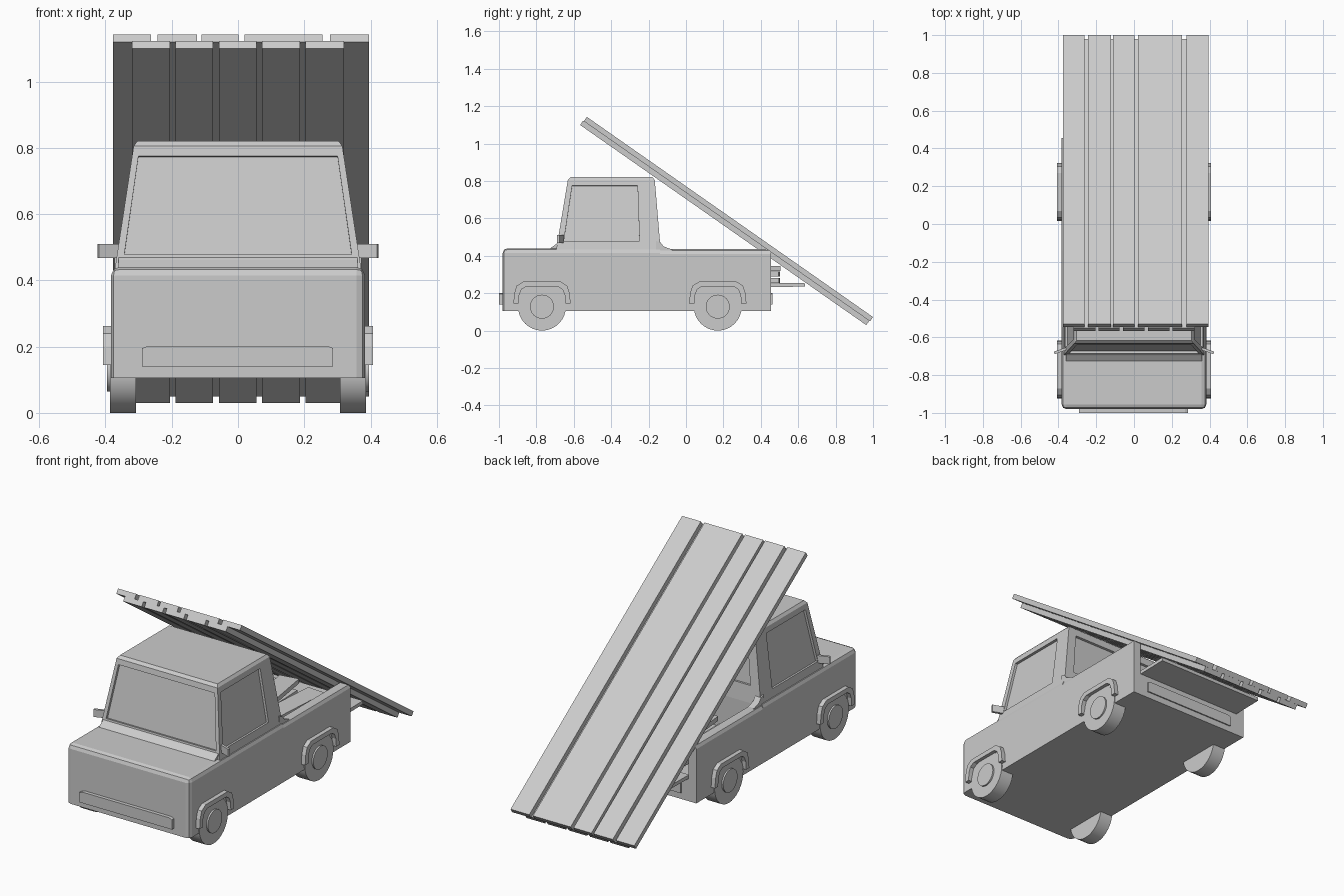
import bpy, bmesh, math
from mathutils import Vector, Matrix

if "Cube" in bpy.data.objects:
    bpy.data.objects.remove(bpy.data.objects["Cube"])


def finish(name, bm):
    bmesh.ops.recalc_face_normals(bm, faces=bm.faces)
    me = bpy.data.meshes.new(name)
    bm.to_mesh(me)
    bm.free()
    ob = bpy.data.objects.new(name, me)
    bpy.context.collection.objects.link(ob)
    return ob


def box(name, x, y, z, rot=None):
    """Box from (min, max) ranges, optionally rotated about its centre."""
    bm = bmesh.new()
    size = Vector((x[1] - x[0], y[1] - y[0], z[1] - z[0]))
    mid = Vector((sum(x) / 2, sum(y) / 2, sum(z) / 2))
    m = Matrix.Translation(mid) @ (rot or Matrix()) @ Matrix.Diagonal((*size, 1))
    bmesh.ops.create_cube(bm, size=1, matrix=m)
    return finish(name, bm)


def prism(name, pts, axis, lo, hi):
    """Extrude a 2D outline along x (pts are y,z) or y (pts are x,z)."""
    bm = bmesh.new()
    co = lambda p, t: (t, p[0], p[1]) if axis == 'x' else (p[0], t, p[1])
    face = bm.faces.new([bm.verts.new(co(p, lo)) for p in pts])
    ext = bmesh.ops.extrude_face_region(bm, geom=[face])['geom']
    off = (hi - lo, 0, 0) if axis == 'x' else (0, hi - lo, 0)
    bmesh.ops.translate(bm, vec=off, verts=[v for v in ext if isinstance(v, bmesh.types.BMVert)])
    return finish(name, bm)


# Front body block with softened hood edges
body = box("front_body", (-.383, .383), (-.98, -.14), (.105, .44))
bm = bmesh.new()
bm.from_mesh(body.data)
soft = [e for e in bm.edges
        if all(v.co.z > .4 for v in e.verts) and not all(v.co.y > -.2 for v in e.verts)
        or all(v.co.y < -.9 for v in e.verts) and abs(e.verts[0].co.z - e.verts[1].co.z) > .1]
bmesh.ops.bevel(bm, geom=soft, offset=.025, segments=2, profile=.5, affect='EDGES')
bm.to_mesh(body.data)
bm.free()

# Cab: tapered box with recessed window panels
zb, zt = .425, .805
B = [Vector(p) for p in ((-.373, -.695, zb), (.373, -.695, zb), (.373, -.135, zb), (-.373, -.135, zb))]
T = [Vector(p) for p in ((-.315, -.632, zt), (.315, -.632, zt), (.315, -.167, zt), (-.315, -.167, zt))]
bm = bmesh.new()


def panel(a, b, c, d, u0, u1, v0, v1, depth):
    n = (b - a).cross(d - a).normalized()
    at = lambda u, v: a.lerp(b, u).lerp(d.lerp(c, u), v)
    outer = [a, b, c, d]
    inner = [at(u0, v0), at(u1, v0), at(u1, v1), at(u0, v1)]
    deep = [p - n * depth for p in inner]
    loops = [[bm.verts.new(p) for p in ring] for ring in (outer, inner, deep)]
    for r0, r1 in zip(loops, loops[1:]):
        for i in range(4):
            j = (i + 1) % 4
            bm.faces.new((r0[i], r0[j], r1[j], r1[i]))
    bm.faces.new(loops[2])


windows = [(.03, .97, .14, .92), (.06, .8, .14, .92), (.08, .92, .25, .9), (.2, .94, .14, .92)]
for i, w in enumerate(windows):
    j = (i + 1) % 4
    panel(B[i], B[j], T[j], T[i], *w, .014)
# Chamfered roof cap
rim = [bm.verts.new(p) for p in T]
cap = [bm.verts.new((p.x * .965, p.y + (.015 if p.y < -.4 else -.012), .82)) for p in T]
for i in range(4):
    j = (i + 1) % 4
    bm.faces.new((rim[i], rim[j], cap[j], cap[i]))
bm.faces.new(cap)
bmesh.ops.remove_doubles(bm, verts=bm.verts, dist=.0005)
finish("cab", bm)

# Sloped cowl between hood and windscreen
prism("cowl", [(-.74, .43), (-.695, .462), (-.68, .475), (-.66, .43)], 'x', -.36, .36)

# Open cargo bed
box("bed_floor", (-.35, .35), (-.15, .455), (.105, .24))
for s, side in ((-1, "left"), (1, "right")):
    wall = [(.383, .105), (.383, .41), (.375, .427), (.36, .435), (.335, .435), (.335, .105)]
    prism(side + "_bed_wall", [(s * x, z) for x, z in wall], 'y', -.15, .455)
    a, b = sorted((s * .335, s * .372))
    prism(side + "_wall_fillet", [(-.16, .42), (-.16, .48), (-.135, .47), (-.12, .45), (-.075, .434), (-.075, .42)],
          'x', a, b)
box("tailgate", (-.335, .335), (.45, .635), (.234, .254), Matrix.Rotation(math.radians(1), 4, 'X'))

# Bumper plates
bumper = [(-.29, .14), (.287, .14), (.287, .195), (.27, .202), (-.27, .202), (-.29, .195)]
prism("front_bumper", bumper, 'y', -1, -.97)
prism("rear_bumper", bumper, 'y', .44, .462)

# Wheels, hubs and arch flares
flare = [(-.153, .145), (-.148, .2), (-.135, .24), (-.1, .262), (.1, .262), (.135, .24), (.148, .2), (.153, .145),
         (.125, .145), (.122, .19), (.11, .22), (.085, .236), (-.085, .236), (-.11, .22), (-.122, .19), (-.125, .145)]
for end, y in (("front", -.77), ("rear", .17)):
    for s, side in ((-1, "left"), (1, "right")):
        for part, r, x0, x1 in (("tyre", .128, .308, .387), ("hub", .064, .35, .396)):
            bm = bmesh.new()
            m = Matrix.Translation((s * (x0 + x1) / 2, y, .128)) @ Matrix.Rotation(math.pi / 2, 4, 'Y')
            bmesh.ops.create_cone(bm, cap_ends=True, segments=32, radius1=r, radius2=r, depth=x1 - x0, matrix=m)
            bpy.context.view_layer.objects.active = ob = finish(f"{end}_{side}_{part}", bm)
            bpy.ops.object.select_all(action='DESELECT')
            ob.select_set(True)
            bpy.ops.object.shade_smooth_by_angle(angle=math.radians(35))
        a, b = sorted((s * .37, s * .407))
        prism(f"{end}_{side}_arch", [(y + p, z) for p, z in flare], 'x', a, b)

# Door mirrors
for s, side in ((-1, "left"), (1, "right")):
    a, b = sorted((s * .355, s * .424))
    box(side + "_mirror", (a, b), (-.678, -.664), (.468, .51), Matrix.Rotation(math.radians(-20 * s), 4, 'Z'))

# Loose planks in the bed
for i, (x, w, z, turn) in enumerate(((-.2, .12, .255, 0), (-.03, .12, .255, 2), (.18, .12, .255, -2),
                                     (-.1, .11, .29, 5), (.12, .11, .29, -4), (.02, .11, .32, 9))):
    box(f"loose_plank_{i + 1}", (x - w / 2, x + w / 2), (-.1, .5), (z, z + .026),
        Matrix.Rotation(math.radians(turn), 4, 'Z'))

# Big leaning board: two layers of slats along the slope
tilt = Matrix.Rotation(math.atan2(-1.07, 1.53), 4, 'X')
top_mid = Vector((0, .235, .6075))
normal = tilt @ Vector((0, 0, 1))
layers = (("upper", 0, ((-.377, -.263), (-.243, -.123), (-.11, .002), (.02, .255), (.278, .395))),
          ("lower", 1, ((-.32, -.205), (-.189, -.076), (-.058, .056), (.073, .187), (.204, .32))))
for layer, k, slats in layers:
    for i, (x0, x1) in enumerate(slats):
        ob = box(f"{layer}_slat_{i + 1}", (x0, x1), (-.9335, .9335), (-.028, 0))
        ob.data.transform(Matrix.Translation((0, 0, .014)))
        ob.data.transform(Matrix.Translation(top_mid - normal * (.014 + k * .028)) @ tilt
                          @ Matrix.Translation((0, -.005 * k, 0)))
